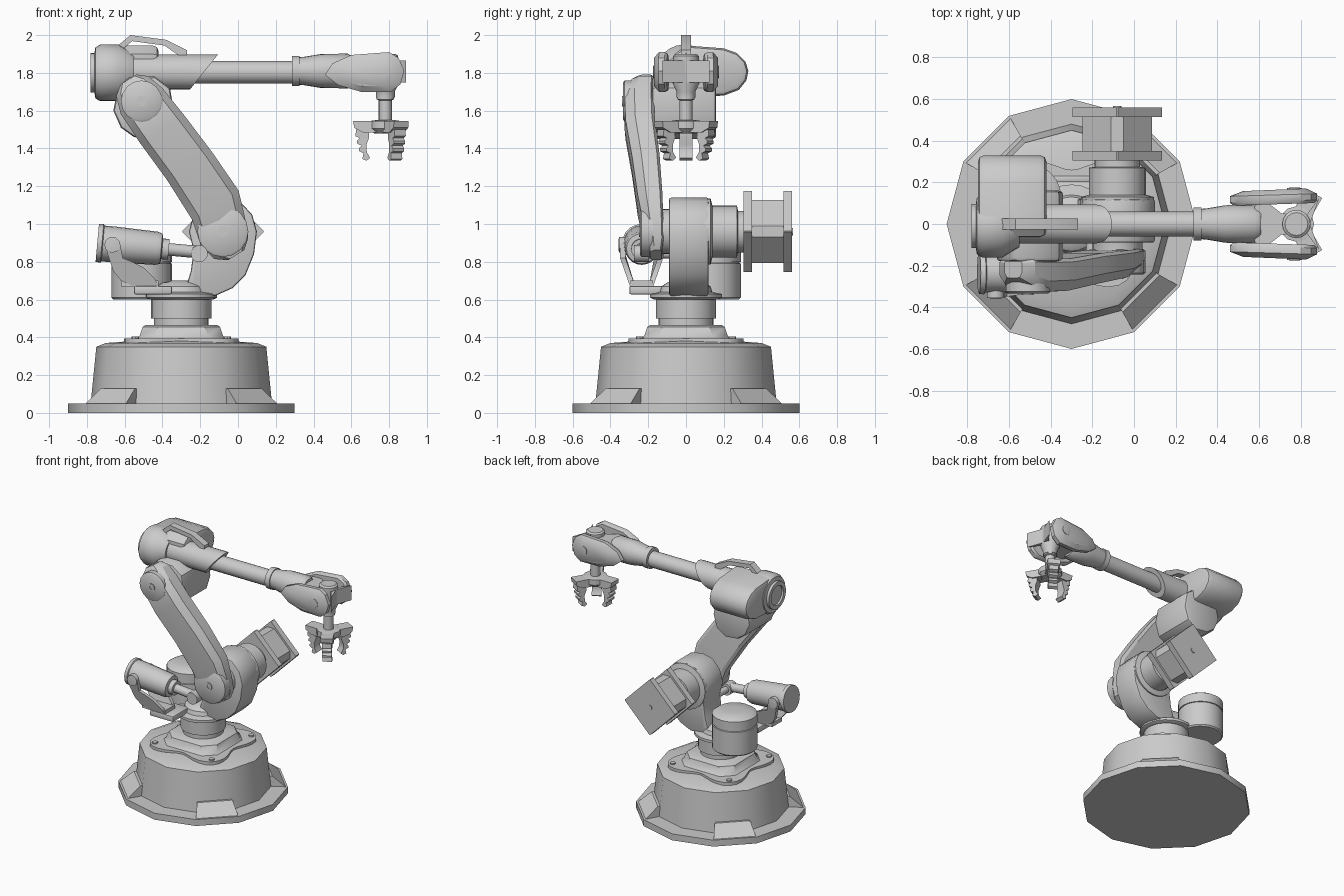
import bpy, bmesh, math
from mathutils import Vector, Matrix

grey = bpy.data.materials.new("light_grey")
grey.diffuse_color = (0.6, 0.6, 0.6, 1)


def finish(name, bm, bevel=0.0, angle=35):
    bmesh.ops.recalc_face_normals(bm, faces=bm.faces)
    if bevel:
        edges = [e for e in bm.edges if e.calc_face_angle(0) > 0.9]
        bmesh.ops.bevel(bm, geom=edges, offset=bevel, segments=2, affect='EDGES', profile=0.5)
    me = bpy.data.meshes.new(name)
    bm.to_mesh(me)
    bm.free()
    me.materials.append(grey)
    for p in me.polygons:
        p.use_smooth = True
    me.set_sharp_from_angle(angle=math.radians(angle))
    ob = bpy.data.objects.new(name, me)
    bpy.context.collection.objects.link(ob)
    return ob


def loft(name, rings, bevel=0.0, angle=35):
    """Skin a list of equal-sized point rings and cap both ends."""
    bm = bmesh.new()
    vs = [[bm.verts.new(p) for p in r] for r in rings]
    n = len(rings[0])
    for a, b in zip(vs, vs[1:]):
        for i in range(n):
            bm.faces.new((a[i], a[(i + 1) % n], b[(i + 1) % n], b[i]))
    bm.faces.new(vs[0])
    bm.faces.new(vs[-1])
    return finish(name, bm, bevel, angle)


def lathe(name, origin, axis, profile, n=24, angle=35):
    """Turn (radius, height) pairs around an axis through origin."""
    q = Vector(axis).to_track_quat('Z', 'Y')
    o = Vector(origin)
    rings = [[o + q @ Vector((r * math.cos(2 * math.pi * i / n), r * math.sin(2 * math.pi * i / n), h))
              for i in range(n)] for r, h in profile]
    return loft(name, rings, 0, angle)


def prism(name, axis, pts, lo, hi, bevel=0.0):
    """Extrude a flat outline along a world axis."""
    place = {'X': lambda a, b, d: (d, a, b), 'Y': lambda a, b, d: (a, d, b), 'Z': lambda a, b, d: (a, b, d)}[axis]
    return loft(name, [[place(a, b, d) for a, b in pts] for d in (lo, hi)], bevel)


def box(name, x0, x1, y0, y1, z0, z1, bevel=0.0):
    return prism(name, 'Z', [(x0, y0), (x1, y0), (x1, y1), (x0, y1)], z0, z1, bevel)


def chamfered(cx, cy, h, c):
    k = h - c
    return [(cx + x, cy + y) for x, y in
            ((h, -k), (h, k), (k, h), (-k, h), (-h, k), (-h, -k), (-k, -h), (k, -h))]


# --- base: flange, drum, gussets, bolted plate, pedestal ---
C = (-0.3, 0, 0)
lathe("base_flange", C, (0, 0, 1), [(0.6, 0), (0.6, 0.05)], 12)
lathe("base_drum", C, (0, 0, 1), [(0.48, 0.05), (0.45, 0.35), (0.40, 0.37), (0.2, 0.385)], 12)


def polar(r, deg, z):
    a = math.radians(deg)
    return (C[0] + r * math.cos(a), r * math.sin(a), z)


for k in range(4):
    d0, d1 = 30 + 90 * k, 60 + 90 * k
    loft("base_gusset", [[polar(0.585, d, 0.05), polar(0.45, d, 0.05), polar(0.45, d, 0.13), polar(0.49, d, 0.13)]
                         for d in (d0, d1)])
    lathe("base_bolt", polar(0.345, 45 + 90 * k, 0.38), (0, 0, 1), [(0.02, 0), (0.02, 0.025)], 8)
plate = []
for i in range(48):
    a = 2 * math.pi * i / 48
    r = 0.32 - 0.06 * math.cos(4 * a)
    plate.append((C[0] + r * math.cos(a), r * math.sin(a)))
prism("bolted_plate", 'Z', plate, 0.36, 0.395)
loft("pedestal", [[(x, y, z) for x, y in chamfered(-0.3, 0, h, 0.08)]
                  for h, z in ((0.235, 0.39), (0.22, 0.41), (0.205, 0.455), (0.19, 0.465))])

# --- turret ---
lathe("turret", C, (0, 0, 1), [(0.145, 0.46), (0.145, 0.5), (0.16, 0.5), (0.16, 0.6), (0.17, 0.6), (0.19, 0.61),
                               (0.19, 0.63), (0.14, 0.64), (0.13, 0.67), (0.1, 0.69), (0.05, 0.70)])
lathe("turret_motor", (-0.51, 0.13, 0), (0, 0, 1),
      [(0.15, 0.6), (0.16, 0.61), (0.16, 0.79), (0.154, 0.793), (0.154, 0.798), (0.16, 0.8), (0.16, 0.87),
       (0.13, 0.89), (0.05, 0.895)])

# --- shoulder body and its motor ---
P = (-0.08, 0, 0.96)
prism("shoulder_body", 'Y', [(-0.28, 0.65), (-0.24, 0.62), (-0.12, 0.62), (-0.03, 0.66), (0.04, 0.73), (0.085, 0.84),
                             (0.1, 0.96), (0.075, 1.05), (0.01, 1.12), (-0.08, 1.14), (-0.17, 1.12),
                             (-0.235, 1.05), (-0.26, 0.96), (-0.235, 0.86), (-0.25, 0.75)], -0.09, 0.12, 0.012)
lathe("shoulder_shaft", P, (0, 1, 0), [(0.12, -0.14), (0.12, -0.05), (0.175, 0.1), (0.175, 0.13), (0.137, 0.14),
                                       (0.137, 0.27), (0.11, 0.275), (0.11, 0.33)])


def diamond(r, c):
    return [(P[0] + x, P[2] + z) for x, z in
            ((r, -c), (r, c), (c, r), (-c, r), (-r, c), (-r, -c), (-c, -r), (c, -r))]


prism("motor_flange", 'Y', diamond(0.215, 0.003), 0.305, 0.35)
prism("motor_body", 'Y', diamond(0.167, 0.03), 0.35, 0.52)
prism("motor_end", 'Y', diamond(0.215, 0.003), 0.515, 0.56)
lathe("motor_port", (P[0], 0.56, P[2]), (0, 1, 0), [(0.02, -0.01), (0.02, 0.006)], 12)

# --- lower arm link: centre x, z, half width, front y, back y ---
stations = [(-0.01, 0.835, 0.05, -0.19, -0.13), (-0.035, 0.87, 0.105, -0.2, -0.12), (-0.08, 0.96, 0.138, -0.23, -0.12),
            (-0.12, 1.1, 0.145, -0.26, -0.125), (-0.255, 1.305, 0.14, -0.29, -0.14),
            (-0.4, 1.5, 0.138, -0.325, -0.165), (-0.51, 1.65, 0.13, -0.33, -0.17),
            (-0.56, 1.73, 0.1, -0.29, -0.17), (-0.58, 1.765, 0.05, -0.26, -0.18)]
u = Vector((0.85, 0, 0.53))
rings = []
for x, z, w, yf, yb in stations:
    d = yb - yf
    sec = [(-w, 0.9), (-w, 0.35), (-0.72 * w, 0.03), (0, 0), (0.72 * w, 0.03), (w, 0.35), (w, 0.9),
           (0.85 * w, 1), (-0.85 * w, 1)]
    rings.append([Vector((x, yf + d * t, z)) + u * s for s, t in sec])
loft("lower_arm", rings, 0, 28)
for x, z, y, r in ((-0.08, 0.96, -0.235, 0.135), (-0.51, 1.65, -0.325, 0.11)):
    lathe("joint_cap", (x, y, z), (0, -1, 0), [(r, -0.06), (r, 0), (r - 0.012, 0.008)], 16)
    lathe("joint_hub", (x, y, z), (0, -1, 0), [(0.028, 0), (0.028, 0.015), (0.014, 0.015), (0.014, 0.01)], 12)

# --- elbow: pivot barrel, housing, rear cap, handle ---
prism("elbow_barrel", 'Y', [(-0.66, 1.6), (-0.62, 1.51), (-0.55, 1.46), (-0.45, 1.45), (-0.37, 1.5), (-0.34, 1.6),
                            (-0.36, 1.72), (-0.44, 1.78), (-0.58, 1.78), (-0.64, 1.7)], -0.18, 0.16, 0.02)
prism("elbow_housing", 'X', [(-0.07, 1.7), (0.0, 1.67), (0.2, 1.68), (0.28, 1.71), (0.32, 1.76), (0.33, 1.81),
                             (0.315, 1.86), (0.27, 1.905), (0.2, 1.93), (0, 1.945), (-0.06, 1.9)], -0.75, -0.42, 0.03)
lathe("elbow_cap", (0, -0.01, 1.8), (-1, 0, 0), [(0.1, 0.55), (0.15, 0.63), (0.15, 0.73), (0.135, 0.755),
                                                 (0.105, 0.76), (0.105, 0.78), (0.075, 0.78), (0.075, 0.765)])
prism("handle", 'Y', [(-0.64, 1.89), (-0.635, 1.945), (-0.57, 2.0), (-0.38, 1.975), (-0.27, 1.92), (-0.27, 1.885),
                      (-0.31, 1.89), (-0.39, 1.945), (-0.56, 1.968), (-0.605, 1.93), (-0.605, 1.89)], -0.027, 0.027)

# --- forearm: slanted sleeve, rod, wrist ---
sleeve = lathe("forearm_sleeve", (0, 0, 1.805), (1, 0, 0), [(0.093, -0.68), (0.093, -0.18)])
for v in sleeve.data.vertices:
    if v.co.x > -0.4:
        v.co.x += (v.co.z - 1.805) * 0.8
lathe("forearm_rod", (0, 0, 1.803), (1, 0, 0), [(0.06, -0.3), (0.06, 0.32)])
lathe("wrist", (0, 0, 1.81), (1, 0, 0), [(0.08, 0.285), (0.08, 0.325), (0.073, 0.325), (0.075, 0.35), (0.09, 0.44),
                                         (0.092, 0.58), (0.075, 0.61)])
cheek = [(0.46, 1.79), (0.5, 1.85), (0.6, 1.895), (0.8, 1.91), (0.85, 1.88), (0.88, 1.81), (0.86, 1.74),
         (0.81, 1.7), (0.65, 1.7), (0.53, 1.735)]
mx, mz = 0.69, 1.805
for s in (-1, 1):
    loft("wrist_cheek", [[(mx + (x - mx) * k, s * (y + 0.03 * (x - mx)), mz + (z - mz) * k) for x, z in cheek]
                         for y, k in ((0.095, 0.92), (0.11, 1), (0.14, 1), (0.165, 0.72))])
    lathe("cheek_pin", (0.77, s * 0.155, 1.805), (0, s, 0), [(0.035, 0), (0.035, 0.018), (0.02, 0.02)], 12)
prism("wrist_yoke", 'Z', [(0.58, 0.085), (0.62, 0.12), (0.71, 0.05), (0.83, 0.045), (0.89, 0.125), (0.845, 0),
                          (0.89, -0.125), (0.83, -0.045), (0.71, -0.05), (0.62, -0.12), (0.58, -0.085)], 1.75, 1.865)
lathe("wrist_hub", (0.78, 0, 0), (0, 0, 1), [(0.05, 1.67), (0.05, 1.7), (0.068, 1.74), (0.068, 1.89), (0.055, 1.9)], 16)

# --- gripper: stem, palm, three ribbed fingers ---
lathe("gripper_stem", (0.78, 0, 0), (0, 0, 1), [(0.035, 1.5), (0.035, 1.655), (0.046, 1.66), (0.046, 1.69)], 16)
lathe("palm", (0.78, 0, 0), (0, 0, 1), [(0.06, 1.48), (0.085, 1.505), (0.085, 1.545), (0.05, 1.55)], 12)
arm = [(0, 1.485), (0.12, 1.485), (0.165, 1.51), (0.17, 1.545), (0, 1.545)]
finger = [(0.09, 1.5), (0.155, 1.5), (0.158, 1.465), (0.135, 1.455), (0.15, 1.44), (0.148, 1.425), (0.125, 1.415),
          (0.14, 1.4), (0.138, 1.385), (0.115, 1.375), (0.122, 1.345), (0.1, 1.335), (0.08, 1.35), (0.098, 1.38),
          (0.1, 1.42), (0.085, 1.46)]
for deg in (180, 60, -60):
    turn = Matrix.Translation((0.78, 0, 0)) @ Matrix.Rotation(math.radians(deg), 4, 'Z')
    for name, pts, w in (("palm_arm", arm, 0.045), ("finger", finger, 0.034)):
        prism(name, 'Y', pts, -w, w).data.transform(turn)

# --- side actuator: cylinder, rod, eye, cradle bracket ---
Y = -0.235
lathe("actuator", (-0.75, Y, 0.9), (1, 0, -0.09), [(0.07, 0.005), (0.1, 0.005), (0.103, 0.03), (0.095, 0.035),
                                                   (0.095, 0.1), (0.088, 0.32), (0.08, 0.345), (0.055, 0.35),
                                                   (0.055, 0.385), (0.033, 0.385), (0.033, 0.55)], 20)
lathe("rod_eye", (-0.205, Y, 0.843), (0, 1, 0), [(0.045, -0.04), (0.045, 0.04), (0.025, 0.04), (0.025, 0.16)], 16)
bracket = [(-0.705, 0.9), (-0.69, 0.84), (-0.66, 0.75), (-0.62, 0.7), (-0.56, 0.675), (-0.42, 0.67), (-0.44, 0.71),
           (-0.5, 0.77), (-0.56, 0.8), (-0.61, 0.82), (-0.625, 0.9), (-0.665, 0.93)]
for s in (-1, 1):
    ob = prism("cradle_arm", 'Y', bracket, Y + s * 0.1 - 0.014, Y + s * 0.1 + 0.014)
    for v in ob.data.vertices:  # arms lean together towards the foot
        v.co.y -= s * max(0, 0.82 - v.co.z) * 0.35
    lathe("cradle_pin", (-0.665, Y + s * 0.085, 0.89), (0, s, 0), [(0.042, 0), (0.042, 0.035), (0.025, 0.037)], 12)
box("cradle_saddle", -0.62, -0.42, Y - 0.06, Y + 0.06, 0.67, 0.7)
box("cradle_foot", -0.55, -0.35, -0.3, -0.1, 0.628, 0.672, 0.008)
